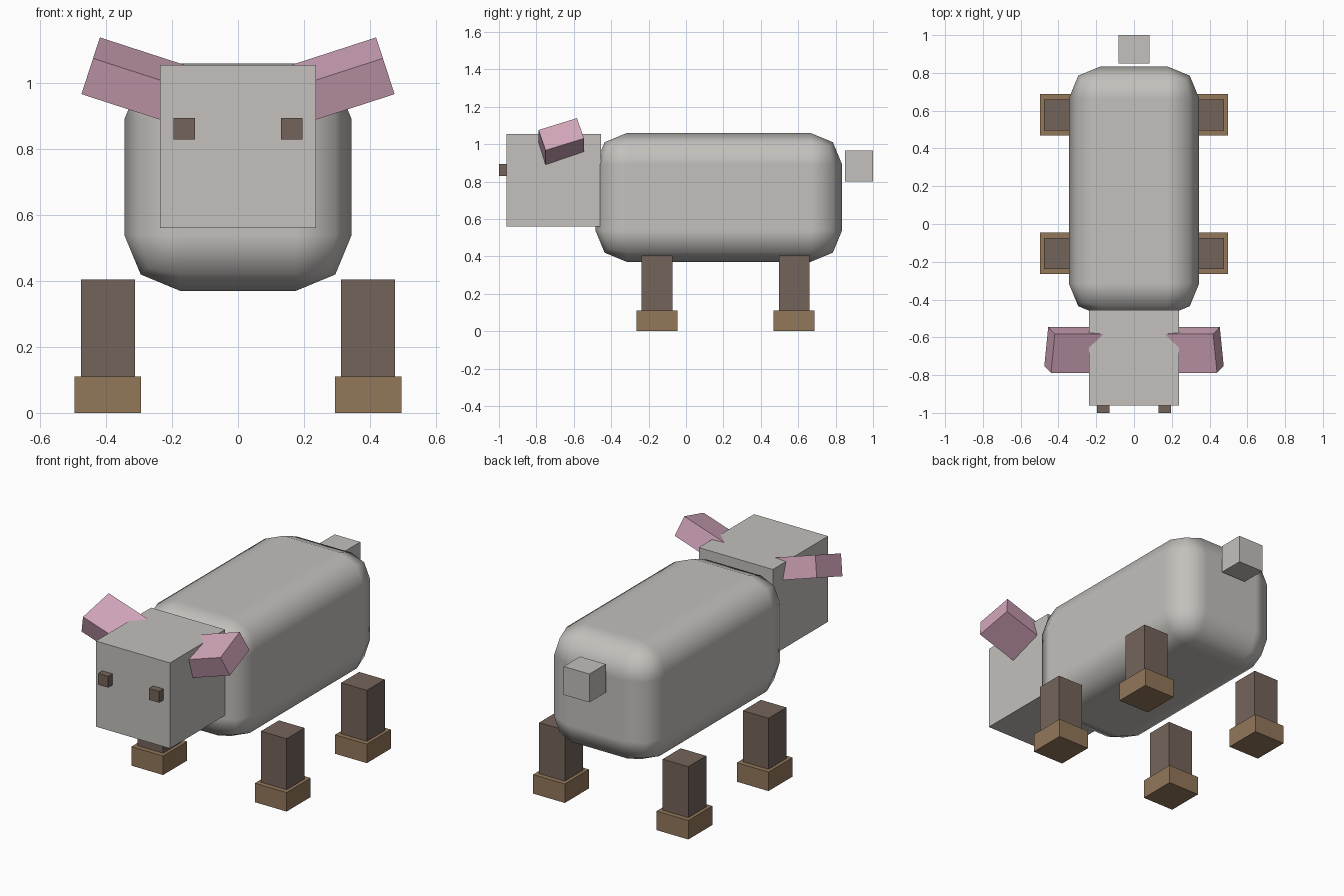
import bpy
import math
from mathutils import Euler, Vector

if "Cube" in bpy.data.objects:
    bpy.data.objects.remove(bpy.data.objects["Cube"])


def material(name, rgb):
    m = bpy.data.materials.new(name)
    m.diffuse_color = (*rgb, 1.0)
    m.use_nodes = True
    m.node_tree.nodes["Principled BSDF"].inputs["Base Color"].default_value = m.diffuse_color
    return m


GREY = material("warm_grey", (0.546, 0.527, 0.503))
PINK = material("ear_pink", (0.658, 0.386, 0.503))
DARK = material("dark_brown", (0.174, 0.127, 0.102))
TAN = material("hoof_brown", (0.287, 0.184, 0.102))


def box(name, centre, size, mat, rot=(0, 0, 0)):
    bpy.ops.mesh.primitive_cube_add(size=1)
    ob = bpy.context.object
    ob.name = name
    ob.scale = size
    bpy.ops.object.transform_apply(location=False, rotation=False, scale=True)
    ob.location = centre
    ob.rotation_euler = rot
    ob.data.materials.append(mat)
    return ob


# Rounded, smooth body
body = box("body", (0, 0.175, 0.715), (0.69, 1.32, 0.69), GREY)
bevel = body.modifiers.new("rounding", 'BEVEL')
bevel.width = 0.17
bevel.segments = 2
bevel.harden_normals = True
bpy.ops.object.shade_smooth()

# Head and tail
box("head", (0, -0.7075, 0.808), (0.474, 0.505, 0.495), GREY)
box("tail", (0, 0.925, 0.883), (0.164, 0.15, 0.164), GREY)

EAR_LENGTH = 0.36
TILT = math.radians(18)

for sx, side in ((-1, "left"), (1, "right")):
    # Small protruding eye
    box(f"{side}_eye", (sx * 0.163, -0.968, 0.862), (0.065, 0.064, 0.065), DARK)

    # Ear raised outward and twisted forward, its inner end inside the head
    rot = Euler((TILT, -sx * TILT, 0))
    axis = Vector((sx * math.cos(TILT), 0, math.sin(TILT)))
    tip = Vector((sx * 0.447, -0.667, 1.053))
    box(f"{side}_ear", tip - axis * EAR_LENGTH / 2,
        (EAR_LENGTH, 0.216, 0.12), PINK, rot)

    # Legs standing on wider hooves
    for y, end in ((-0.155, "front"), (0.578, "back")):
        box(f"{end}_{side}_leg", (sx * 0.395, y, 0.255), (0.164, 0.164, 0.30), DARK)
        box(f"{end}_{side}_hoof", (sx * 0.395, y, 0.055), (0.203, 0.22, 0.11), TAN)
